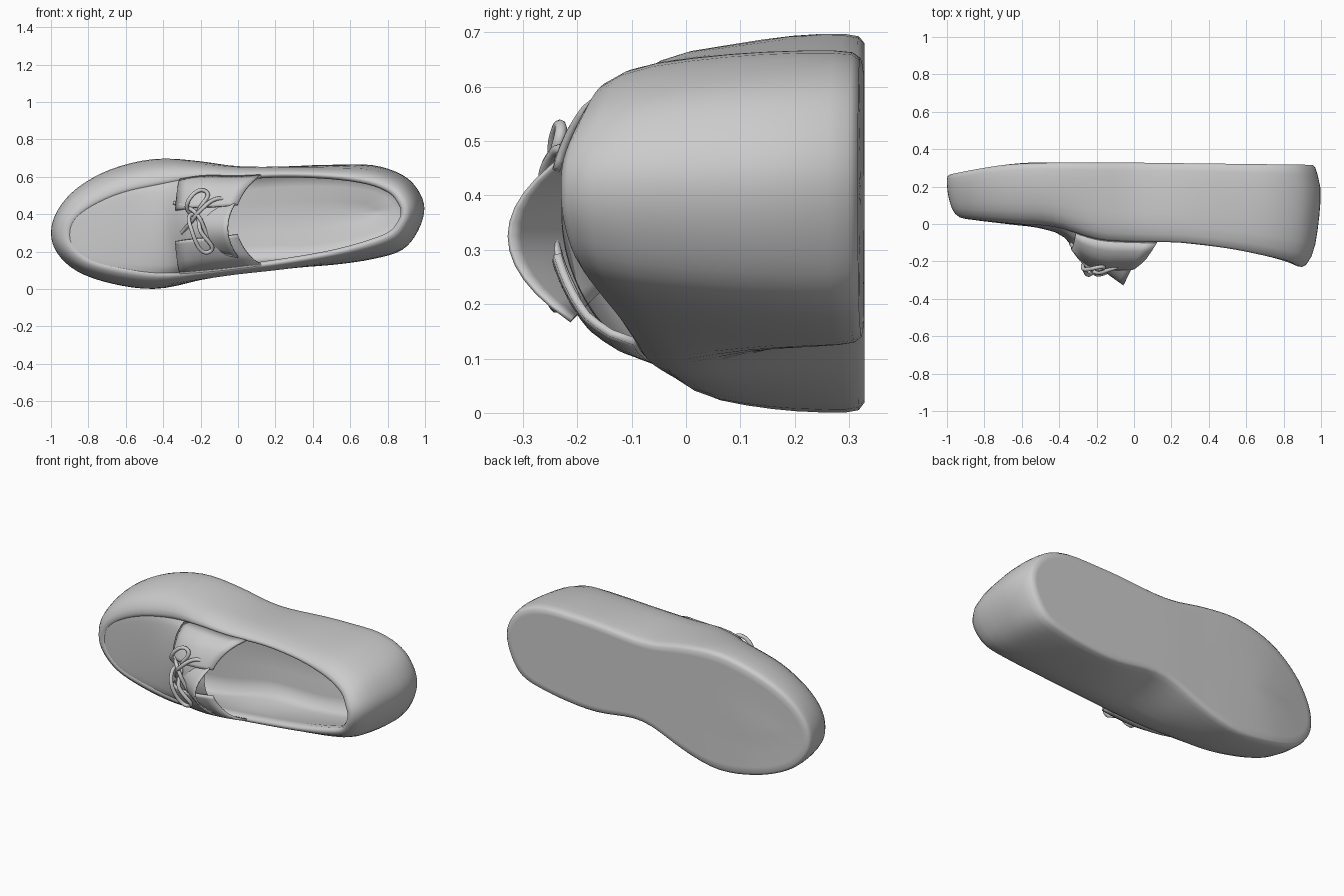
import bpy, bmesh, math
from mathutils import Vector

if "Cube" in bpy.data.objects:
    bpy.data.objects.remove(bpy.data.objects["Cube"])

# stations toe to heel: outline x, z upper, z lower | rim x, z upper, z lower, y upper, y lower
ROWS = [
    (-1.0, .30, .30, -.90, .29, .29, .03, .03),
    (-.965, .42, .19, -.875, .37, .22, .025, .025),
    (-.86, .54, .095, -.78, .445, .15, .015, .015),
    (-.68, .64, .03, -.62, .515, .11, .0, .005),
    (-.45, .695, .0, -.42, .56, .085, -.015, -.01),
    (-.20, .69, .035, -.20, .60, .095, -.08, -.05),
    (.0, .672, .065, .0, .60, .115, -.095, -.08),
    (.25, .665, .09, .25, .61, .15, -.10, -.10),
    (.50, .665, .125, .50, .60, .195, -.13, -.13),
    (.72, .662, .16, .70, .57, .25, -.17, -.17),
    (.88, .61, .21, .82, .52, .30, -.20, -.205),
    (.965, .53, .31, .87, .46, .36, -.225, -.225),
    (1.0, .43, .43, .885, .41, .41, -.23, -.23),
]
SUB = 4


def sole_y(x):
    return .328 - .066 * max(0, (-x - .55) / .45) ** 1.5 - .012 * max(0, x)


def loop(points):
    """Closed smooth curve through the points."""
    n, out = len(points), []
    for i in range(n):
        a, b, c, d = (points[(i + k) % n] for k in (-1, 0, 1, 2))
        for s in range(SUB):
            t = s / SUB
            out.append(.5 * (2 * b + (c - a) * t + (2 * a - 5 * b + 4 * c - d) * t * t
                             + (3 * b - a - 3 * c + d) * t ** 3))
    return out


def make(name, rings, closed, thick=0, angle=50):
    bm = bmesh.new()
    vs = [[bm.verts.new(p) for p in r] for r in rings]
    n = len(rings[0])
    for r, q in zip(vs, vs[1:]):
        for i in range(n if closed else n - 1):
            j = (i + 1) % n
            bm.faces.new((r[i], r[j], q[j], q[i]))
    bmesh.ops.remove_doubles(bm, verts=bm.verts, dist=.0005)
    bmesh.ops.recalc_face_normals(bm, faces=bm.faces)
    me = bpy.data.meshes.new(name)
    bm.to_mesh(me)
    bm.free()
    ob = bpy.data.objects.new(name, me)
    bpy.context.collection.objects.link(ob)
    if thick:
        m = ob.modifiers.new("thickness", 'SOLIDIFY')
        m.thickness = thick
        m.offset = 0
    bpy.ops.object.select_all(action='DESELECT')
    ob.select_set(True)
    bpy.context.view_layer.objects.active = ob
    bpy.ops.object.shade_smooth_by_angle(angle=math.radians(angle))
    return ob


upper, lower = ROWS, ROWS[-2:0:-1]
outline = loop([Vector((r[0], sole_y(r[0]), r[1])) for r in upper]
               + [Vector((r[0], sole_y(r[0]), r[2])) for r in lower])
rim = loop([Vector((r[3], r[6], r[4])) for r in upper]
           + [Vector((r[3], r[7], r[5])) for r in lower])
N = len(rim)


def spine(p, y):
    x = p.x * .72
    return Vector((x, y, .37 + .06 * x))


def blend(f, yf):
    """Ring between sole outline and rim, pinched at the waist near the sole."""
    res = []
    for i, (o, r) in enumerate(zip(outline, rim)):
        p = o.lerp(r, f)
        p.y = o.y + (r.y - o.y) * yf
        k = max(0, 1 - yf / .75)
        if i > N // 2:
            p.z += .085 * k * math.exp(-((p.x - .08) / .25) ** 2)
        else:
            p.z -= .03 * k * math.exp(-((p.x - .05) / .25) ** 2)
        p.x -= .03 * max(0, 1 - yf / .25) * max(0, (p.x - .8) / .2)   # heel tucks under
        res.append(p)
    return res


def toward_spine(ring, t, dy=0):
    return [p.lerp(spine(p, p.y), t) + Vector((0, dy, 0)) for p in ring]


# shell: sole, rounded side wall, rolled rim, lining and insole
base = blend(0, 0)
flat = [spine(p, sole_y(p.x * .72)) for p in base]
shell = [flat]
shell += [[p.lerp(q, t) for p, q in zip(base, flat)] for t in (.7, .4, .15, .05)]
shell += [toward_spine(blend(0, .03), .012)]
shell += [blend(f, y) for f, y in ((0, .1), (0, .22), (.03, .37), (.08, .5), (.16, .64),
                                   (.27, .78), (.45, .9), (.7, .98), (.88, 1.0))]
shell += [toward_spine(rim, .02, .003), toward_spine(rim, .06, .025), toward_spine(rim, .04, .06)]
shell += [blend(.75, .65), blend(.6, .4)]
floor = blend(.75, .27)
shell += [floor] + [[p.lerp(spine(p, .235), t) for p in floor] for t in (.3, .65, 1)]
make("shoe_shell", shell, True, angle=85)


# vamp surface spanning the rim at the toe
BULGE = [(-.9, .0), (-.75, .004), (-.55, .012), (-.4, .035), (-.33, .06), (-.24, .13), (-.1, .15), (.14, .13)]


def bulge(x):
    for (a, p), (b, q) in zip(BULGE, BULGE[1:]):
        if x <= b:
            return p + (q - p) * max(0, (x - a) / (b - a))
    return .13


def vamp(i, v, lift=0):
    p = rim[i].lerp(rim[-i % N], v)
    s = math.sin(math.pi * v)
    p.y -= bulge(p.x) * s ** .55 + lift
    p.x -= .13 * s ** .7 * max(0, (p.x + .4) / .5)     # throat curves forward
    return p


COLS = 24
make("toe_apron", [[vamp(i, c / COLS) for c in range(COLS + 1)] for i in range(26)], False)


# lace flaps on either side of the throat
def flap(name, v0, v1):
    rows = []
    for i in range(18, 27):
        rows.append([vamp(i, v0 + (v1 - v0) * c / 10, .004 + .018 * min(1, c / 3)) for c in range(11)])
    make(name, rows, False, .014)


flap("lace_flap_upper", .0, .33)
flap("lace_flap_lower", 1.0, .66)

# tongue standing up behind the laces
tongue = []
for k in range(9):
    b = k / 8
    row = []
    for c in range(13):
        a = c / 6 - 1
        row.append(Vector((-.25 + b * (.195 + .055 * a * a),
                           -.185 - .14 * b * (1 - .6 * a * a) + .03 * a * a,
                           .325 + a * (.10 + .055 * b))))
    tongue.append(row)
make("tongue", tongue, False, .008)


# laces
def lace(name, pts, cyclic=False):
    cu = bpy.data.curves.new(name, 'CURVE')
    cu.dimensions = '3D'
    cu.bevel_depth = .011
    cu.bevel_resolution = 2
    cu.use_fill_caps = True
    sp = cu.splines.new('BEZIER')
    sp.bezier_points.add(len(pts) - 1)
    for bp, p in zip(sp.bezier_points, pts):
        bp.co = p
        bp.handle_left_type = bp.handle_right_type = 'AUTO'
    sp.use_cyclic_u = cyclic
    bpy.context.collection.objects.link(bpy.data.objects.new(name, cu))


lace("lace_bow_upper", [(-.24, -.2, .40), (-.27, -.24, .46), (-.17, -.23, .52), (-.2, -.24, .44)], True)
lace("lace_bow_lower", [(-.24, -.22, .40), (-.25, -.27, .32), (-.15, -.24, .2), (-.2, -.27, .31)], True)
lace("lace_cross_front", [(-.34, -.1, .46), (-.28, -.19, .44), (-.22, -.25, .40), (-.17, -.24, .3), (-.12, -.2, .2)])
lace("lace_cross_back", [(-.3, -.15, .3), (-.25, -.22, .36), (-.2, -.26, .42), (-.12, -.24, .48), (-.06, -.22, .48)])
